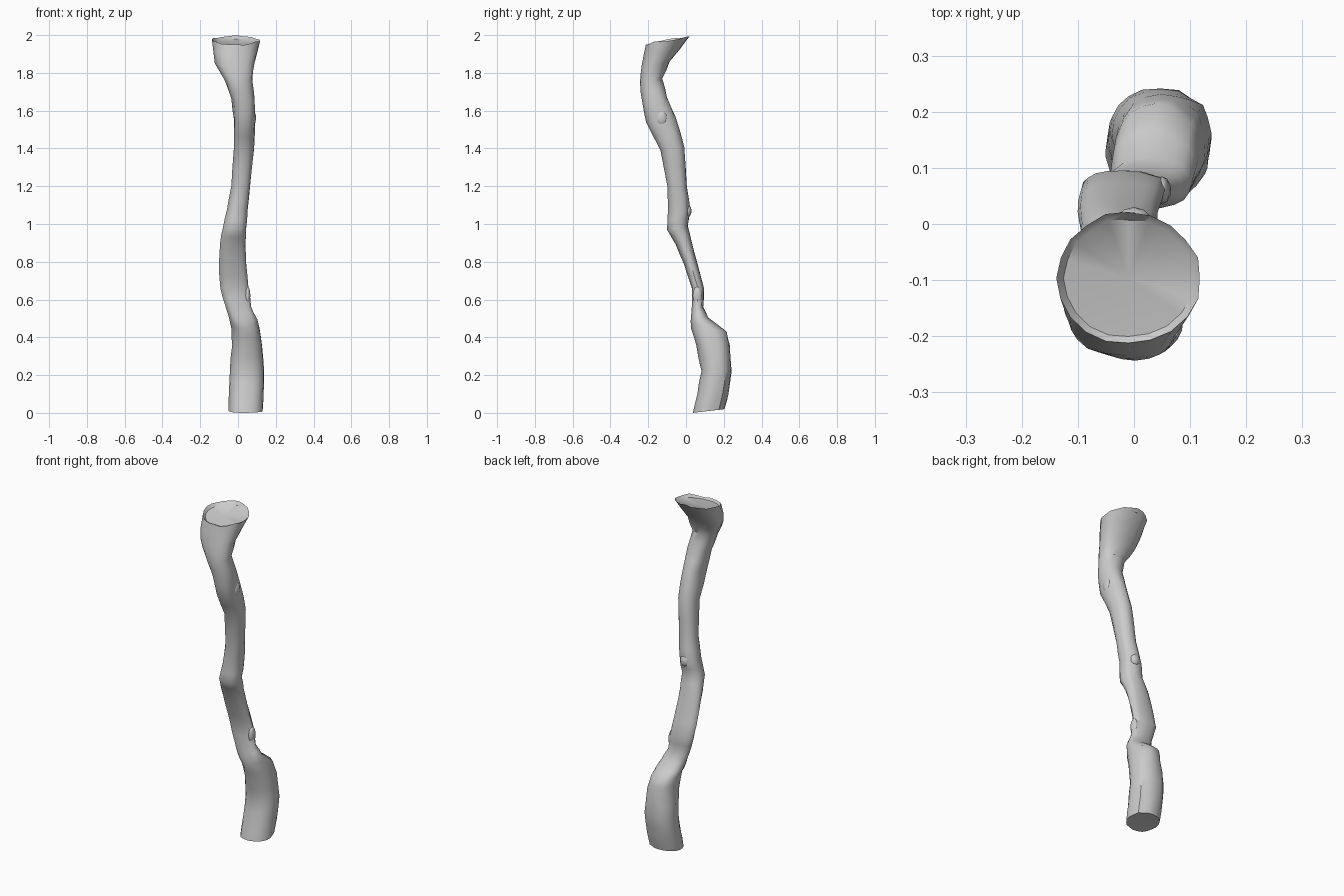
import bpy, bmesh, math, random
from mathutils import Vector

if "Cube" in bpy.data.objects:
    bpy.data.objects.remove(bpy.data.objects["Cube"])

random.seed(4)
SIDES = 20

# Trunk stations: z, left x, right x, front y, back y, rise from front to back
STATIONS = [
    (0.010, -0.05, 0.130, 0.035, 0.205, 0.02),
    (0.10, -0.05, 0.135, 0.058, 0.225, 0.00),
    (0.22, -0.045, 0.14, 0.080, 0.243, 0.00),
    (0.36, -0.032, 0.128, 0.052, 0.232, 0.00),
    (0.44, -0.035, 0.115, 0.026, 0.215, -0.02),
    (0.495, -0.045, 0.102, 0.025, 0.118, 0.02),
    (0.56, -0.065, 0.070, 0.030, 0.092, 0.00),
    (0.66, -0.095, 0.055, 0.030, 0.096, 0.00),
    (0.80, -0.100, 0.043, -0.012, 0.055, 0.02),
    (0.90, -0.096, 0.040, -0.055, 0.030, 0.02),
    (0.98, -0.080, 0.044, -0.102, 0.010, 0.02),
    (1.07, -0.060, 0.050, -0.096, 0.024, 0.00),
    (1.20, -0.035, 0.065, -0.100, 0.005, 0.00),
    (1.40, -0.022, 0.085, -0.135, -0.010, 0.02),
    (1.55, -0.022, 0.090, -0.212, -0.055, 0.03),
    (1.66, -0.035, 0.088, -0.232, -0.100, 0.03),
    (1.76, -0.070, 0.075, -0.245, -0.125, 0.02),
    (1.85, -0.122, 0.088, -0.235, -0.085, 0.02),
    (1.972, -0.140, 0.120, -0.215, 0.022, 0.045),
]


def ring_points(st, dents, power=0.88, scale=1.0, drop=0.0):
    """Rounded, grooved cross-section, tilted from front to back."""
    z, x0, x1, y0, y1, rise = st
    cx, cy, rx, ry = (x0 + x1) / 2, (y0 + y1) / 2, (x1 - x0) / 2, (y1 - y0) / 2
    pts = []
    for i in range(SIDES):
        a = 2 * math.pi * i / SIDES
        c, s = math.cos(a), math.sin(a)
        c = math.copysign(abs(c) ** power, c)
        s = math.copysign(abs(s) ** power, s)
        k = dents[i] * scale
        pts.append(Vector((cx + rx * c * k, cy + ry * s * k,
                           z + rise / 2 * s * k - drop)))
    return pts


# Long bark grooves that persist along the trunk, plus small local dents
groove = [1 - random.choice((0, 0.02, 0.05)) for _ in range(SIDES)]
for q in range(4):
    groove[q * SIDES // 4] = 1.0
rings = []
for n, st in enumerate(STATIONS):
    dents = [g * random.uniform(0.97, 1.01) for g in groove]
    if n:
        mid = [(a + b) / 2 for a, b in zip(STATIONS[n - 1], st)]
        rough = [g * random.uniform(0.97, 1.03) for g in groove]
        rings.append(ring_points(mid, rough))
    rings.append(ring_points(st, dents))

# Jagged broken rim and shallow hollow at the top
rim = [random.uniform(0.97, 1.02) for _ in range(SIDES)]
rings[-1] = ring_points(STATIONS[-1], rim, power=1.0)
for p in rings[-1]:
    p.z = min(2.0, p.z + random.uniform(-0.005, 0.008))
rings[-1][SIDES // 4].z = 2.0
rings.append(ring_points(STATIONS[-1], rim, 1.0, 0.90, 0.012))
for p in rings[0]:
    p.z = max(0.0, p.z)

bm = bmesh.new()
loops = [[bm.verts.new(p) for p in r] for r in rings]
for lo, hi in zip(loops, loops[1:]):
    for i in range(SIDES):
        j = (i + 1) % SIDES
        bm.faces.new((lo[i], lo[j], hi[j], hi[i]))


def cap(loop, offset, flip):
    centre = sum((v.co for v in loop), Vector()) / SIDES
    c = bm.verts.new(centre + Vector((0, 0, offset)))
    for i in range(SIDES):
        a, b = loop[i], loop[(i + 1) % SIDES]
        bm.faces.new((b, a, c) if flip else (a, b, c))


cap(loops[0], 0.004, True)
cap(loops[-1], -0.006, False)
mesh = bpy.data.meshes.new("trunk")
bm.to_mesh(mesh)
bm.free()
trunk = bpy.data.objects.new("trunk", mesh)
bpy.context.collection.objects.link(trunk)


def bark_knot(name, loc, size):
    """Small flattened lump of bark."""
    bpy.ops.mesh.primitive_ico_sphere_add(subdivisions=2, radius=1, location=loc)
    ob = bpy.context.object
    ob.name = name
    ob.scale = size
    ob.select_set(False)
    return ob


# Bark knots along the stem
knots = [
    bark_knot("bark_knot_back", (0.0, 0.008, 1.07), (0.03, 0.022, 0.035)),
    bark_knot("bark_knot_upper", (0.078, -0.13, 1.56), (0.018, 0.03, 0.04)),
    bark_knot("bark_knot_lower", (0.05, 0.06, 0.62), (0.016, 0.025, 0.05)),
]

for ob in [trunk] + knots:
    bpy.ops.object.select_all(action='DESELECT')
    ob.select_set(True)
    bpy.context.view_layer.objects.active = ob
    bpy.ops.object.shade_smooth_by_angle(angle=math.radians(40))
